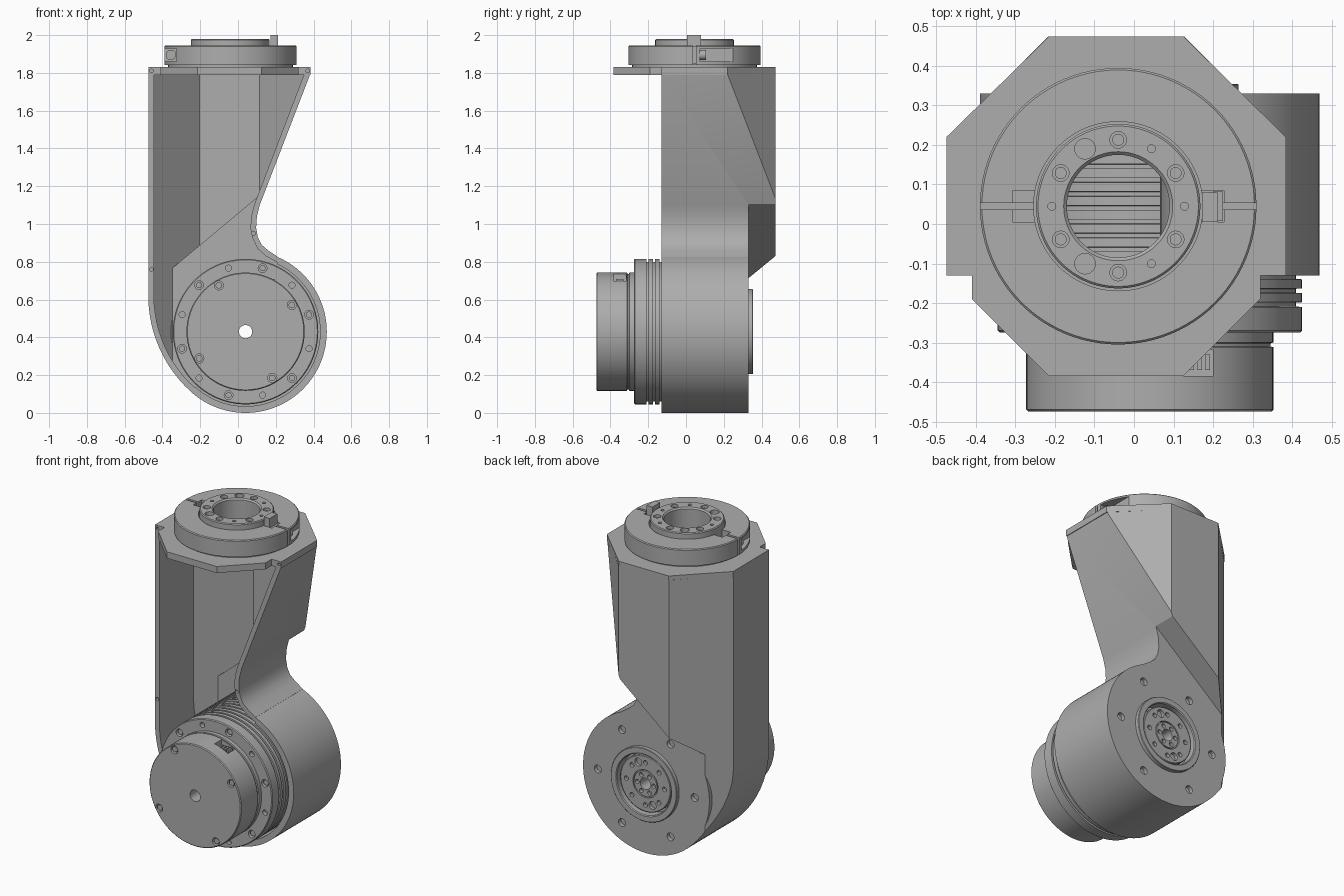
import bpy, bmesh
from math import sin, cos, pi, radians
from mathutils import Vector

if "Cube" in bpy.data.objects:
    bpy.data.objects.remove(bpy.data.objects["Cube"])

grey = bpy.data.materials.new("machined grey")
grey.use_nodes = True
grey.diffuse_color = (0.42, 0.42, 0.42, 1)
grey.node_tree.nodes["Principled BSDF"].inputs["Base Color"].default_value = grey.diffuse_color

JX, JZ = 0.04, 0.43      # joint axis, along y
TX, TY = -0.04, 0.045    # top flange axis, along z


def finish(name, bm):
    bmesh.ops.remove_doubles(bm, verts=bm.verts, dist=1e-5)
    bmesh.ops.recalc_face_normals(bm, faces=bm.faces)
    mesh = bpy.data.meshes.new(name)
    bm.to_mesh(mesh)
    bm.free()
    mesh.materials.append(grey)
    obj = bpy.data.objects.new(name, mesh)
    bpy.context.collection.objects.link(obj)
    return obj


def prism(name, loops, axis, lo, hi):
    """Extrude closed 2D loops along y (points are x, z) or z (points are x, y)."""
    bm = bmesh.new()
    for pts in loops:
        face = bm.faces.new([bm.verts.new((a, lo, b) if axis == "Y" else (a, b, lo)) for a, b in pts])
        top = bmesh.ops.extrude_face_region(bm, geom=[face])["geom"]
        move = Vector((0, hi - lo, 0) if axis == "Y" else (0, 0, hi - lo))
        bmesh.ops.translate(bm, vec=move, verts=[v for v in top if isinstance(v, bmesh.types.BMVert)])
    return finish(name, bm)


def lathe(name, profile, axis):
    """Spin a closed (radius, height) profile around the joint axis or the flange axis."""
    bm = bmesh.new()
    vs = [bm.verts.new((JX + r, h, JZ) if axis == "Y" else (TX + r, TY, h)) for r, h in profile]
    es = [bm.edges.new((vs[i - 1], vs[i])) for i in range(len(vs))]
    bmesh.ops.spin(bm, geom=vs + es, cent=(JX, 0, JZ) if axis == "Y" else (TX, TY, 0),
                   axis=(0, 1, 0) if axis == "Y" else (0, 0, 1), angle=2 * pi, steps=96, use_merge=True)
    return finish(name, bm)


def circle(x, y, r, n=24):
    return [(x + r * cos(2 * pi * i / n), y + r * sin(2 * pi * i / n)) for i in range(n)]


def ring_of(x, y, radius, r, angles):
    return [circle(x + radius * cos(radians(a)), y + radius * sin(radians(a)), r) for a in angles]


def rect(x0, y0, x1, y1):
    return [(x0, y0), (x1, y0), (x1, y1), (x0, y1)]


def combine(target, other, op):
    mod = target.modifiers.new("combine", "BOOLEAN")
    mod.operation, mod.solver, mod.object = op, "EXACT", other
    bpy.context.view_layer.objects.active = target
    bpy.ops.object.modifier_apply(modifier=mod.name)
    bpy.data.objects.remove(other)


def cut(target, loops, axis, lo, hi):
    combine(target, prism("cutter", loops, axis, lo, hi), "DIFFERENCE")


def link_body(name, w, front, top, barrel, barrel_back):
    """Solid of the link inset by w: faceted column, diagonal rear step and round barrel."""
    arc = [(0.21 + (0.685 - w) * cos(radians(a)), 0.62 + (0.685 - w) * sin(radians(a)))
           for a in range(228, 179, -4)]
    outline = arc + [(-0.475 + w, top), (0.388 - 1.07 * w, top), (0.385 - 1.07 * w, 1.8),
                     (0.115 - w, 1.1), (0.1 - w, 1.04), (0.096 - w, 0.98), (0.105 - w, 0.93),
                     (0.125 - 0.7 * w, 0.89 - 0.7 * w), (0.16 - 0.4 * w, 0.86 - w),
                     (0.21, 0.826 - w), (JX, 0.3)]
    body = prism(name, [outline], "Y", front, 0.6)
    h, s = 0.43 - w, 0.172 - 0.41 * w
    plan = [(-h, -1), (-h, s), (-s, h), (s, h), (h, s), (h, -1)]
    combine(body, prism("plan", [[(x - 0.045, y + 0.045) for x, y in plan]], "Z", -0.2, 2.2), "INTERSECT")
    up = 1.9 * w
    step = [(-0.365 + 0.6 * w, -0.2), (0.7, -0.2), (0.7, 1.585 + up), (-0.365 + 0.6 * w, 0.71 + up)]
    cut(body, [step], "Y", barrel_back, 0.8)
    combine(body, prism("barrel", [circle(JX, JZ, barrel, 128)], "Y", front, barrel_back), "UNION")
    return body


# Hollow link housing, open at the front
housing = link_body("link_housing", 0, -0.13, 1.805, 0.43, 0.33)
combine(housing, link_body("cavity", 0.03, -0.2, 1.9, 0.395, 0.3), "DIFFERENCE")
cut(housing, [circle(JX, JZ, 0.2, 64)], "Y", 0.2, 0.5)
cut(housing, ring_of(JX, JZ, 0.33, 0.024, range(0, 360, 60)), "Y", 0.305, 0.4)
cut(housing, [circle(-0.459, 0.76, 0.01), circle(0.082, 0.95, 0.01)], "Y", -0.2, -0.1)

# Eight-sided top plate with notched front corners
half = [(0.17, 0.43), (0.43, 0.175), (0.43, -0.175), (0.365, -0.175), (0.365, -0.235), (0.17, -0.43)]
plate_pts = half + [(-x, y) for x, y in reversed(half)]
plate = prism("top_plate", [[(x - 0.045, y + 0.045) for x, y in plate_pts]], "Z", 1.79, 1.83)
cut(plate, [circle(TX, TY, 0.2, 64)], "Z", 1.7, 1.9)
cut(plate, [circle(-0.458, 1.81, 0.01), circle(0.37, 1.81, 0.01)], "Y", -0.2, -0.1)

# Split clamp ring with keyways and side bolt pockets
clamp = lathe("clamp_ring", [(0.214, 1.825), (0.33, 1.825), (0.33, 1.843), (0.35, 1.843),
                             (0.35, 1.94), (0.345, 1.945), (0.214, 1.945)], "Z")
for side in (-1, 1):
    def place(x0, y0, x1, y1):
        return [(TX + side * x, TY + side * y) for x, y in rect(x0, y0, x1, y1)]
    cut(clamp, [place(0.15, -0.008, 0.5, 0.008)], "Z", 1.844, 2.1)
    cut(clamp, [place(0.15, -0.04, 0.268, 0.04)], "Z", 1.86, 2.1)
    cut(clamp, [place(0.285, 0.03, 0.5, 0.225)], "Z", 1.86, 1.93)
    bolt_x = TX + side * 0.315
    prism("clamp_bolt", [circle(bolt_x, 1.895, 0.027)], "Y", TY + side * 0.02, TY + side * 0.06)

# Tool flange with bolt holes
flange = lathe("top_flange", [(0.13, 1.8), (0.208, 1.8), (0.208, 1.975), (0.203, 1.98),
                              (0.138, 1.98), (0.13, 1.972)], "Z")
cut(flange, ring_of(TX, TY, 0.168, 0.021, range(30, 360, 60)) + ring_of(TX, TY, 0.168, 0.026, (120, 240))
    + ring_of(TX, TY, 0.168, 0.01, (0, 60, 180, 300)), "Z", 1.95, 2.1)
prism("flange_bolts", ring_of(TX, TY, 0.168, 0.015, range(30, 360, 60)), "Z", 1.94, 1.965)
prism("locating_key", [rect(0.172, 0.005, 0.212, 0.08)], "Z", 1.85, 2.0)
prism("key_foot", [rect(0.2, 0.008, 0.225, 0.082)], "Z", 1.85, 1.94)

# Drive unit: cover, bolt collar and ribbed barrel around a hollow shaft
ribs = []
for i in range(12):
    y = -0.21 + i * 0.035
    ribs += [(0.385, y), (0.37, y + 0.001), (0.37, y + 0.011), (0.385, y + 0.012)]
drive = lathe("drive_unit", [(0.035, -0.475), (0.308, -0.475), (0.313, -0.47), (0.313, -0.312),
                             (0.306, -0.31), (0.306, -0.302), (0.313, -0.3), (0.313, -0.275),
                             (0.38, -0.275), (0.385, -0.27)] + ribs + [(0.385, 0.295), (0.035, 0.295)], "Y")
cut(drive, ring_of(JX, JZ, 0.348, 0.023, range(15, 360, 60)) + ring_of(JX, JZ, 0.348, 0.016, range(45, 360, 60)),
    "Y", -0.4, -0.25)
cut(drive, ring_of(JX, JZ, 0.283, 0.024, range(30, 360, 90)), "Y", -0.6, -0.45)
prism("cover_screws", ring_of(JX, JZ, 0.283, 0.017, range(30, 360, 90)), "Y", -0.468, -0.44)
prism("collar_screws", ring_of(JX, JZ, 0.348, 0.016, range(15, 360, 60)), "Y", -0.265, -0.24)

# Cable socket recessed in the top of the cover
cut(drive, [rect(0.11, -0.385, 0.2, -0.318)], "Z", 0.685, 0.9)
prism("socket_pins", [rect(x, -0.37, x + 0.012, -0.33) for x in (0.12, 0.14, 0.16, 0.18)], "Z", 0.68, 0.71)

# Rear output: raised collar and drilled hub
lathe("rear_collar", [(0.185, 0.27), (0.225, 0.325), (0.225, 0.352), (0.222, 0.355), (0.19, 0.355),
                      (0.185, 0.35)], "Y")
hub = lathe("output_hub", [(0.035, 0.28), (0.172, 0.28), (0.172, 0.335), (0.168, 0.338), (0.085, 0.338),
                           (0.085, 0.325), (0.078, 0.325), (0.078, 0.338), (0.035, 0.338)], "Y")
cut(hub, ring_of(JX, JZ, 0.13, 0.014, range(0, 360, 45)) + ring_of(JX, JZ, 0.13, 0.024, (68, 248))
    + ring_of(JX, JZ, 0.056, 0.013, range(0, 360, 60)), "Y", 0.318, 0.4)

# Smooth curved surfaces, keep machined edges sharp
for obj in bpy.context.scene.objects:
    if obj.type == "MESH":
        bpy.ops.object.select_all(action="DESELECT")
        obj.select_set(True)
        bpy.context.view_layer.objects.active = obj
        bpy.ops.object.shade_smooth_by_angle(angle=radians(25))
